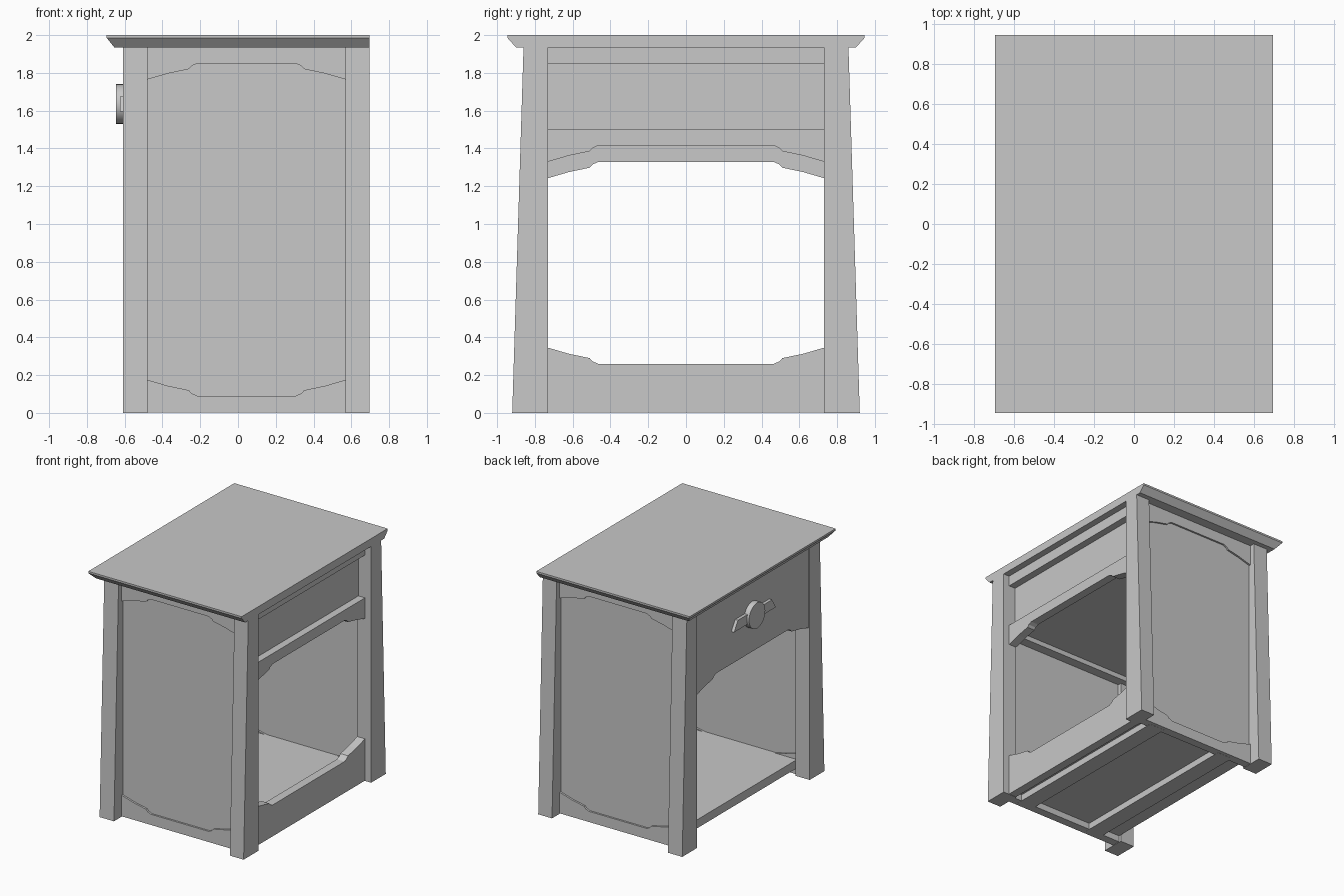
import bpy, bmesh, math
from mathutils import Matrix

cube = bpy.data.objects.get("Cube")
if cube:
    bpy.data.objects.remove(cube, do_unlink=True)

grey = bpy.data.materials.new("plain grey")
grey.use_nodes = True
grey.diffuse_color = (0.58, 0.58, 0.58, 1)
grey.node_tree.nodes["Principled BSDF"].inputs["Base Color"].default_value = grey.diffuse_color


def finish(name, bm):
    bmesh.ops.recalc_face_normals(bm, faces=bm.faces)
    mesh = bpy.data.meshes.new(name)
    bm.to_mesh(mesh)
    bm.free()
    mesh.materials.append(grey)
    obj = bpy.data.objects.new(name, mesh)
    bpy.context.collection.objects.link(obj)
    return obj


def loft(name, rings):
    """Join matching rings of points and cap both ends."""
    bm = bmesh.new()
    loops = [[bm.verts.new(p) for p in ring] for ring in rings]
    n = len(loops[0])
    for a, b in zip(loops, loops[1:]):
        for i in range(n):
            j = (i + 1) % n
            bm.faces.new((a[i], a[j], b[j], b[i]))
    bm.faces.new(loops[0])
    bm.faces.new(loops[-1])
    return finish(name, bm)


def rect(x0, x1, y0, y1, z):
    return [(x0, y0, z), (x1, y0, z), (x1, y1, z), (x0, y1, z)]


def box(name, x0, x1, y0, y1, z0, z1):
    return loft(name, [rect(x0, x1, y0, y1, z0), rect(x0, x1, y0, y1, z1)])


def slab(name, points, axis, d0, d1, centre=0):
    """Extrude an upright outline along x or y."""
    if axis == "x":
        return loft(name, [[(d, u, z) for u, z in points] for d in (d0, d1)])
    return loft(name, [[(centre + u, d, z) for u, z in points] for d in (d0, d1)])


def arched(name, half, flat, base, sign, axis, d0, d1, centre=0):
    """Rail with one straight edge and one stepped, arched edge."""
    steps = [(0, 0.17), (0.11, 0.138), (0.22, 0.115), (0.235, 0.098), (0.265, 0.085)]
    side = [(half - u, base + sign * h) for u, h in steps]
    points = [(half, flat)] + side + [(-u, z) for u, z in reversed(side)] + [(-half, flat)]
    return slab(name, points, axis, d0, d1, centre)


# Top board with an undercut edge, flush at the rear
loft("top_board", [
    rect(-0.655, 0.695, -0.90, 0.90, 1.935),
    rect(-0.695, 0.695, -0.945, 0.945, 1.985),
    rect(-0.695, 0.695, -0.945, 0.945, 2.0)])

# Tapered legs and framed side panels
MID, HALF = 0.045, 0.525
for s, side in ((1, "left"), (-1, "right")):
    for x0, x1, end in ((-0.61, -0.48, "front"), (0.57, 0.695, "rear")):
        loft(f"{side}_{end}_leg", [
            rect(x0, x1, s * 0.73, s * 0.92, 0),
            rect(x0, x1, s * 0.73, s * 0.86, 1.94)])
    box(f"{side}_panel", MID - HALF, MID + HALF, s * 0.765, s * 0.805, 0.02, 1.94)
    arched(f"{side}_top_rail", HALF, 1.94, 1.935, -1, "y", s * 0.75, s * 0.82, MID)
    arched(f"{side}_bottom_rail", HALF, 0.003, 0.005, 1, "y", s * 0.75, s * 0.82, MID)
    # Runner carrying the drawer
    box(f"{side}_drawer_runner", -0.53, 0.57, s * 0.68, s * 0.76, 1.40, 1.44)

# Rear rails
box("rear_top_rail", 0.57, 0.64, -0.73, 0.73, 1.85, 1.94)
arched("rear_middle_rail", 0.73, 1.5, 1.5, -1, "x", 0.57, 0.64)
arched("rear_bottom_rail", 0.73, 0.003, 0.175, 1, "x", 0.57, 0.64)

# Drawer
arched("drawer_front", 0.73, 1.94, 1.413, -1, "x", -0.60, -0.53)
box("drawer_box", -0.53, 0.58, -0.75, 0.75, 1.44, 1.93)

# Shelf and the battens below it
box("shelf", -0.48, 0.57, -0.76, 0.76, 0.055, 0.125)
for i, x in enumerate((0.43, -0.25)):
    box(f"shelf_batten_{i + 1}", x - 0.07, x + 0.07, -0.79, 0.79, 0.002, 0.06)

# Round knob on a flat tapered back plate
bm = bmesh.new()
bmesh.ops.create_cone(
    bm, cap_ends=True, segments=32, radius1=0.105, radius2=0.105, depth=0.045,
    matrix=Matrix.Translation((-0.6225, 0, 1.635)) @ Matrix.Rotation(math.pi / 2, 4, "Y"))
knob = finish("knob", bm)
bpy.context.view_layer.objects.active = knob
knob.select_set(True)
bpy.ops.object.shade_smooth_by_angle()
slab("knob_plate", [(-0.27, 1.595), (0.27, 1.595), (0.22, 1.675), (-0.22, 1.675)],
     "x", -0.625, -0.60)
